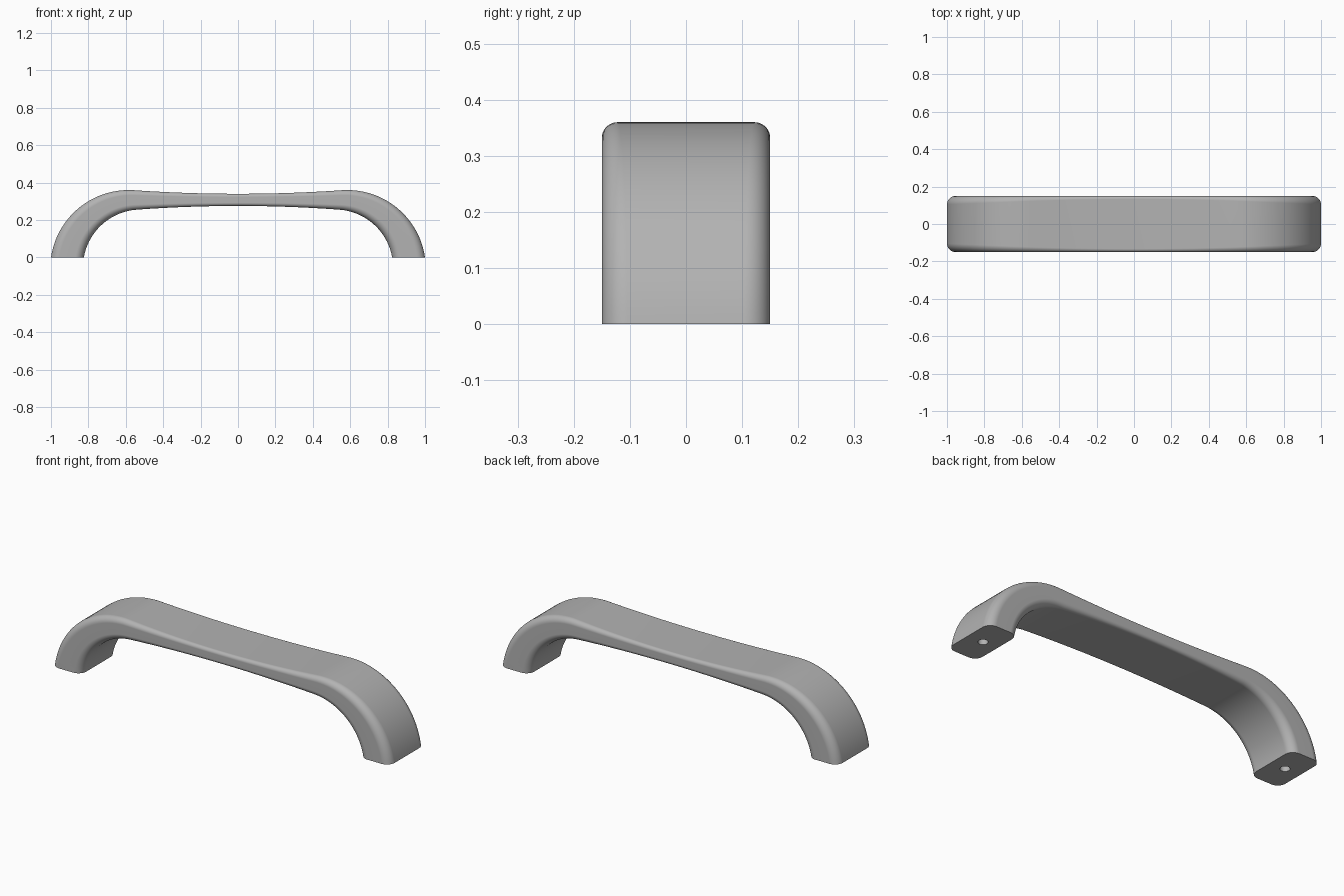
import bpy, bmesh
from math import sin, cos, asin, acos, pi
from mathutils import Vector

if "Cube" in bpy.data.objects:
    bpy.data.objects.remove(bpy.data.objects["Cube"])

HALF_WIDTH = 0.15
ARC_STEPS, BAR_STEPS, CORNER_STEPS = 28, 14, 8

grey = bpy.data.materials.new("satin grey")
grey.use_nodes = True
colour = (0.45, 0.45, 0.45, 1)
grey.diffuse_color = colour
grey.node_tree.nodes["Principled BSDF"].inputs["Base Color"].default_value = colour


def half_edge(cx, cz, r, mid_z, slope):
    """Side curve from the foot, round the bend and along to the middle."""
    start, end = asin(-cz / r), acos(slope)
    pts = []
    for i in range(ARC_STEPS + 1):
        a = start + (end - start) * i / ARC_STEPS
        pts.append(Vector((cx + r * cos(a), 0, cz + r * sin(a))))
    join = pts[-1].copy()
    for i in range(1, BAR_STEPS + 1):
        t = 1 - i / BAR_STEPS
        pts.append(Vector((join.x * t, 0, mid_z + (join.z - mid_z) * t * t)))
    return pts


def mirrored(pts):
    return pts + [Vector((-p.x, 0, p.z)) for p in reversed(pts[:-1])]


def section(outer, inner):
    """Rounded rectangle between the two side curves."""
    axis = outer - inner
    thick = axis.length
    axis.normalize()
    mid = (outer + inner) / 2
    r = thick * 0.26
    ring = []
    for k, (sy, sa) in enumerate(((1, 1), (-1, 1), (-1, -1), (1, -1))):
        for j in range(CORNER_STEPS + 1):
            a = (k + j / CORNER_STEPS) * pi / 2
            y = sy * (HALF_WIDTH - r) + r * cos(a)
            h = sa * (thick / 2 - r) + r * sin(a)
            ring.append(mid + axis * h + Vector((0, y, 0)))
    return ring


# Handle: swept section with a thinner waist
outer = mirrored(half_edge(0.584, -0.06, 0.42, 0.34, -0.07))
inner = mirrored(half_edge(0.519, -0.054, 0.31, 0.275, 0.067))
bm = bmesh.new()
rings = [[bm.verts.new(p) for p in section(o, i)] for o, i in zip(outer, inner)]
for a, b in zip(rings, rings[1:]):
    for j in range(len(a)):
        k = (j + 1) % len(a)
        bm.faces.new((a[j], a[k], b[k], b[j]))
bm.faces.new(rings[0])
bm.faces.new(rings[-1])
bmesh.ops.recalc_face_normals(bm, faces=bm.faces)
mesh = bpy.data.meshes.new("handle")
bm.to_mesh(mesh)
bm.free()
mesh.materials.append(grey)
handle = bpy.data.objects.new("handle", mesh)
bpy.context.collection.objects.link(handle)

# Screw holes in the feet
for side in (-1, 1):
    bpy.ops.mesh.primitive_cylinder_add(vertices=32, radius=0.024, depth=0.2,
                                        location=(side * 0.91, 0, 0))
    cutter = bpy.context.object
    cutter.name = "screw_hole_cutter"
    cutter.hide_render = True
    cutter.data.materials.append(grey)
    cut = handle.modifiers.new("screw hole", 'BOOLEAN')
    cut.object = cutter
    cut.solver = 'EXACT'
    bpy.ops.object.select_all(action='DESELECT')
    handle.select_set(True)
    bpy.context.view_layer.objects.active = handle
    bpy.ops.object.modifier_apply(modifier=cut.name)
    bpy.data.objects.remove(cutter)

# Smooth sides with crisp foot edges
bpy.ops.object.shade_smooth_by_angle(angle=0.6)
weighted = handle.modifiers.new("even shading", 'WEIGHTED_NORMAL')
weighted.keep_sharp = True
